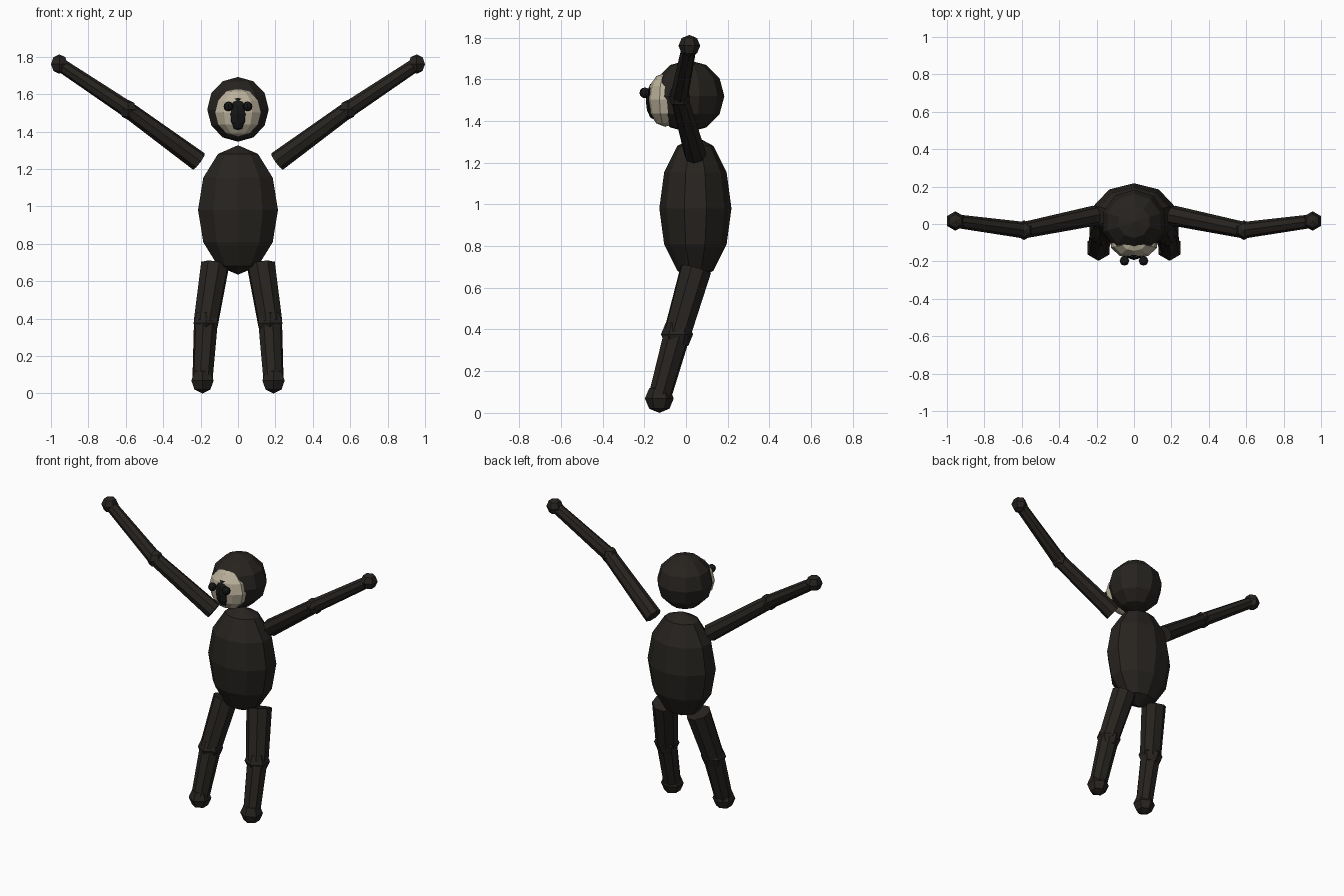
import bpy
from mathutils import Vector

if "Cube" in bpy.data.objects:
    bpy.data.objects.remove(bpy.data.objects["Cube"])


def material(name, rgb):
    m = bpy.data.materials.new(name)
    m.diffuse_color = (*rgb, 1)
    m.use_nodes = True
    m.node_tree.nodes["Principled BSDF"].inputs["Base Color"].default_value = m.diffuse_color
    return m


FUR = material("dark_fur", (0.02, 0.017, 0.014))
PALE = material("pale_face", (0.5, 0.44, 0.33))
BLACK = material("black", (0.008, 0.008, 0.008))


def finish(name, mat):
    ob = bpy.context.object
    ob.name = name
    ob.data.materials.append(mat)
    return ob


def ball(name, loc, radii, mat=FUR, segments=10, rings=6):
    bpy.ops.mesh.primitive_uv_sphere_add(segments=segments, ring_count=rings, radius=1, location=loc)
    ob = finish(name, mat)
    ob.scale = radii
    return ob


def limb(name, a, b, r1, r2):
    a, b = Vector(a), Vector(b)
    d = b - a
    bpy.ops.mesh.primitive_cone_add(vertices=8, radius1=r1, radius2=r2, depth=d.length, location=(a + b) / 2)
    ob = finish(name, FUR)
    ob.rotation_euler = d.to_track_quat('Z', 'Y').to_euler()
    return ob


# Torso, head and face
ball("torso", (0, 0.045, 0.981), (0.225, 0.173, 0.346))
ball("head", (0, 0.011, 1.519), (0.173, 0.173, 0.173))
ball("face", (0, -0.1, 1.502), (0.13, 0.087, 0.13), PALE)
ball("muzzle", (0, -0.15, 1.497), (0.054, 0.043, 0.092), BLACK, 8, 6)

# Paired parts
for side, s in (("left", 1), ("right", -1)):
    ball(side + "_eye", (s * 0.051, -0.197, 1.535), (0.026,) * 3, BLACK, 8, 6)

    # Arm
    shoulder = (s * 0.209, 0.045, 1.24)
    elbow = (s * 0.588, -0.033, 1.517)
    hand = (s * 0.955, 0.016, 1.761)
    limb(side + "_upper_arm", shoulder, elbow, 0.054, 0.044)
    limb(side + "_forearm", elbow, hand, 0.044, 0.036)
    ball(side + "_elbow", elbow, (0.053,) * 3, FUR, 6, 4)
    ball(side + "_hand", hand, (0.052,) * 3, FUR, 6, 4)

    # Leg
    hip = (s * 0.123, 0.047, 0.687)
    knee = (s * 0.172, -0.043, 0.377)
    foot = (s * 0.19, -0.128, 0.069)
    limb(side + "_thigh", hip, knee, 0.078, 0.068)
    limb(side + "_shin", knee, foot, 0.065, 0.055)
    ball(side + "_knee", knee, (0.077,) * 3, FUR, 6, 4)
    ball(side + "_foot", foot, (0.069,) * 3, FUR, 6, 4)
